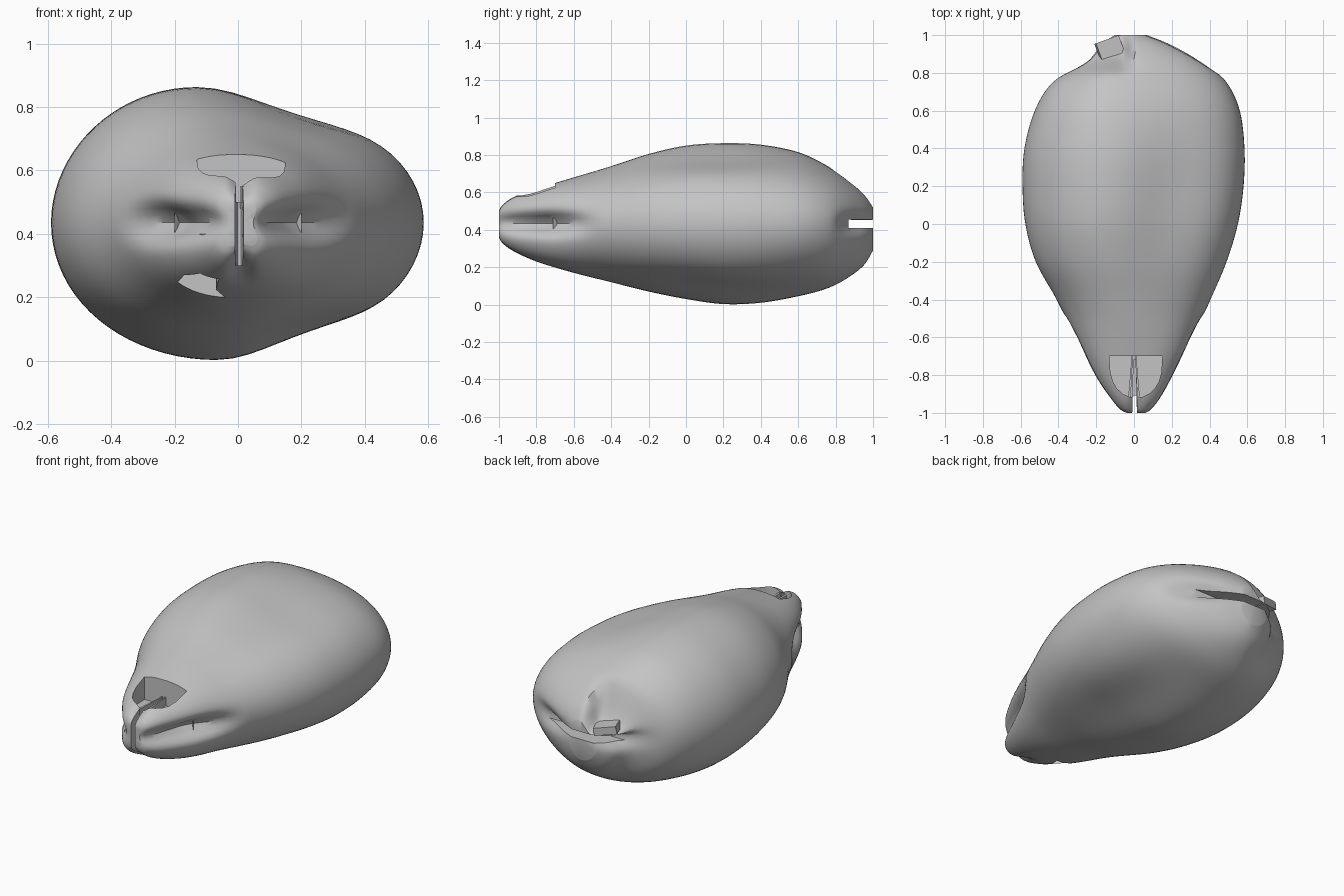
import bpy, bmesh
from math import sin, cos, pi, exp, copysign
from mathutils import Vector, Matrix

default_cube = bpy.data.objects.get("Cube")
if default_cube:
    bpy.data.objects.remove(default_cube, do_unlink=True)

# One matte grey for everything
grey = bpy.data.materials.new("shell_grey")
grey.use_nodes = True
colour = (0.55, 0.55, 0.55, 1)
grey.diffuse_color = colour
grey.node_tree.nodes["Principled BSDF"].inputs["Base Color"].default_value = colour

MID = 0.435      # height of the horizontal seam
SIDES = 80       # points around each ring
STEPS = 6        # rings between two stations

# Stations along the body: y, right edge, left edge, bottom, top
STATIONS = [Vector(row) for row in (
    (-1, -.05, .08, .35, .51),
    (-.98, -.09, .11, .32, .54),
    (-.92, -.14, .155, .28, .58),
    (-.8, -.22, .22, .23, .62),
    (-.6, -.315, .315, .17, .68),
    (-.4, -.41, .405, .12, .74),
    (-.2, -.52, .49, .07, .805),
    (0, -.575, .55, .03, .85),
    (.2, -.59, .58, .003, .863),
    (.4, -.58, .585, .01, .855),
    (.6, -.525, .56, .045, .815),
    (.75, -.43, .49, .085, .745),
    (.86, -.26, .37, .14, .67),
    (.95, -.19, .21, .21, .59),
    (1, -.12, .08, .29, .52))]


def catmull(p0, p1, p2, p3, t):
    """Smooth blend between p1 and p2."""
    return 0.5 * (2 * p1 + (p2 - p0) * t
                  + (2 * p0 - 5 * p1 + 4 * p2 - p3) * t ** 2
                  + (3 * p1 - p0 - 3 * p2 + p3) * t ** 3)


def ramp(value, start, end):
    t = max(0, min(1, (value - start) / (end - start)))
    return t * t * (3 - 2 * t)


def bump(value, centre, width):
    return exp(-((value - centre) / width) ** 2)


def section_point(station, angle):
    """Point on the lopsided oval section, with folds at both ends."""
    y, right, left, bottom, top = station
    front = 1 - ramp(y, -.78, -.45)
    back = ramp(y, .78, .92)
    # squarer section near the mouth
    power = 1 - .2 * front
    across = copysign(abs(cos(angle)) ** power, cos(angle))
    up = copysign(abs(sin(angle)) ** power, sin(angle))
    # crest leans to the right, with a hollow flank on the left
    crest = -.1 * ramp(y, -.8, 0) * (1 - ramp(y, .6, 1)) * (1 + .3 * up)
    x = crest + across * (left - crest if across > 0 else crest - right)
    dz = up * (top - MID if up > 0 else MID - bottom)
    if across > 0:
        dz *= 1 - .13 * bump(y, .15, .45) * sin(pi * across) ** 2
    # mouth folds and the groove between the front lobes
    x *= 1 - (.4 * front + .3 * back) * bump(dz, 0, .05)
    dz *= 1 - .22 * (1 - ramp(y, -.95, -.8)) * bump(x, .01, .03)
    # sunken corner beside the rear lobe
    if dz > 0:
        dz *= 1 - .7 * ramp(y, .78, .92) * ramp(-x, -.01, .07)
    return (x, y, MID + dz)


def finish(name, bm):
    bmesh.ops.recalc_face_normals(bm, faces=bm.faces)
    mesh = bpy.data.meshes.new(name)
    bm.to_mesh(mesh)
    bm.free()
    mesh.materials.append(grey)
    obj = bpy.data.objects.new(name, mesh)
    bpy.context.collection.objects.link(obj)
    return obj


def box(name, low, high, turn=Matrix.Identity(3)):
    bm = bmesh.new()
    low, high = Vector(low), Vector(high)
    bmesh.ops.create_cube(bm, size=1)
    bmesh.ops.scale(bm, vec=high - low, verts=bm.verts)
    bmesh.ops.rotate(bm, matrix=turn, verts=bm.verts)
    bmesh.ops.translate(bm, vec=(low + high) / 2, verts=bm.verts)
    return finish(name, bm)


def prism(name, outline, low, high):
    bm = bmesh.new()
    rims = [[bm.verts.new((x, y, z)) for x, y in outline] for z in (low, high)]
    for rim in rims:
        bm.faces.new(rim)
    for i in range(len(outline)):
        bm.faces.new((rims[0][i - 1], rims[0][i], rims[1][i], rims[1][i - 1]))
    return finish(name, bm)


def apply(obj, modifier):
    bpy.context.view_layer.objects.active = obj
    bpy.ops.object.modifier_apply(modifier=modifier.name)


def cut(obj, cutter):
    modifier = obj.modifiers.new("cut", "BOOLEAN")
    modifier.operation = "DIFFERENCE"
    modifier.solver = "EXACT"
    modifier.object = cutter
    apply(obj, modifier)
    bpy.data.objects.remove(cutter, do_unlink=True)


# Hollow body lofted through the stations
bm = bmesh.new()
rings = []
last = len(STATIONS) - 1
for i in range(last):
    around = [STATIONS[max(0, min(last, i + k))] for k in (-1, 0, 1, 2)]
    for step in range(STEPS + (i == last - 1)):
        station = catmull(*around, step / STEPS)
        rings.append([bm.verts.new(section_point(station, 2 * pi * k / SIDES))
                      for k in range(SIDES)])
for a, b in zip(rings, rings[1:]):
    for k in range(SIDES):
        n = (k + 1) % SIDES
        bm.faces.new((a[k], a[n], b[n], b[k]))
for ring in (rings[0], rings[-1]):
    centre = bm.verts.new(sum((v.co for v in ring), Vector()) / SIDES)
    for k in range(SIDES):
        bm.faces.new((ring[k], ring[(k + 1) % SIDES], centre))
body = finish("shell_body", bm)
wall = body.modifiers.new("wall", "SOLIDIFY")
wall.thickness = 0.015
wall.offset = -1
apply(body, wall)

# Openings at the front and the back
upper_window = [(.01 + .14 * cos(pi * i / 12), -.7 - .22 * max(0, sin(pi * i / 12)) ** .7)
                for i in range(13)]
lower_window = [(-.19, -.7), (-.04, -.7), (-.07, -.77), (-.06, -.86), (-.12, -.85), (-.17, -.78)]
seam = [(-.012, -1.1), (.02, -1.1), (.008, -.72), (-.002, -.72)]
cut(body, box("front_slot", (-1, -1.2, .4), (1, -.73, .475)))
cut(body, box("rear_slot", (-1, .87, .41), (1, 1.2, .455)))
cut(body, prism("seam_slit", seam, .3, .8))
cut(body, prism("upper_window_cutter", upper_window, .5, .9))
cut(body, prism("lower_window_cutter", lower_window, .1, .34))
parts = [body]

# Lip floors that close the four front lobes towards the slot
for side, name in ((-1, "right"), (1, "left")):
    floor = [(side * x, y) for x, y in
             ((.014, -.97), (.06, -.97), (.11, -.92), (.16, -.8), (.19, -.71), (.01, -.71))]
    parts.append(prism("upper_lip_" + name, floor, .475, .485))
    parts.append(prism("lower_lip_" + name, floor, .39, .4))
    ridge = [(side * x, y) for x, y in ((.006, -.7), (.012, -.7), (.03, -.91), (.018, -.93))]
    parts.append(prism("lip_ridge_" + name, ridge, .48, .55))

# Folded wall at the back of the mouth
fold = [(.2 * cos(pi * i / 10), -.71 + .06 * sin(pi * i / 10)) for i in range(11)]
fold += [(x * .95, y + .01) for x, y in reversed(fold)]
parts.append(prism("mouth_fold", fold, .385, .485))

# Floors and wall of the rear slot
rear_floor = [(-.18, .86), (.22, .86), (.13, .95), (.05, .985), (-.07, .985), (-.13, .95)]
rear_roof = [(-.02, .86), (.22, .86), (.13, .95), (.05, .985), (-.02, .985)]
parts.append(prism("rear_lip_lower", rear_floor, .4, .41))
parts.append(prism("rear_lip_upper", rear_roof, .455, .465))
parts.append(box("rear_fold", (-.17, .855, .4), (.2, .865, .465)))

# Loose fragment sitting beside the rear lobe
tilt = Matrix.Rotation(.35, 3, "Z") @ Matrix.Rotation(.2, 3, "Y")
parts.append(box("rear_fragment", (-.19, .86, .465), (-.06, .98, .51), tilt))

# Smooth shading with sharp cut edges
bpy.context.view_layer.update()
bpy.ops.object.select_all(action="DESELECT")
for part in parts:
    part.select_set(True)
bpy.context.view_layer.objects.active = body
bpy.ops.object.shade_smooth_by_angle(angle=.7)
